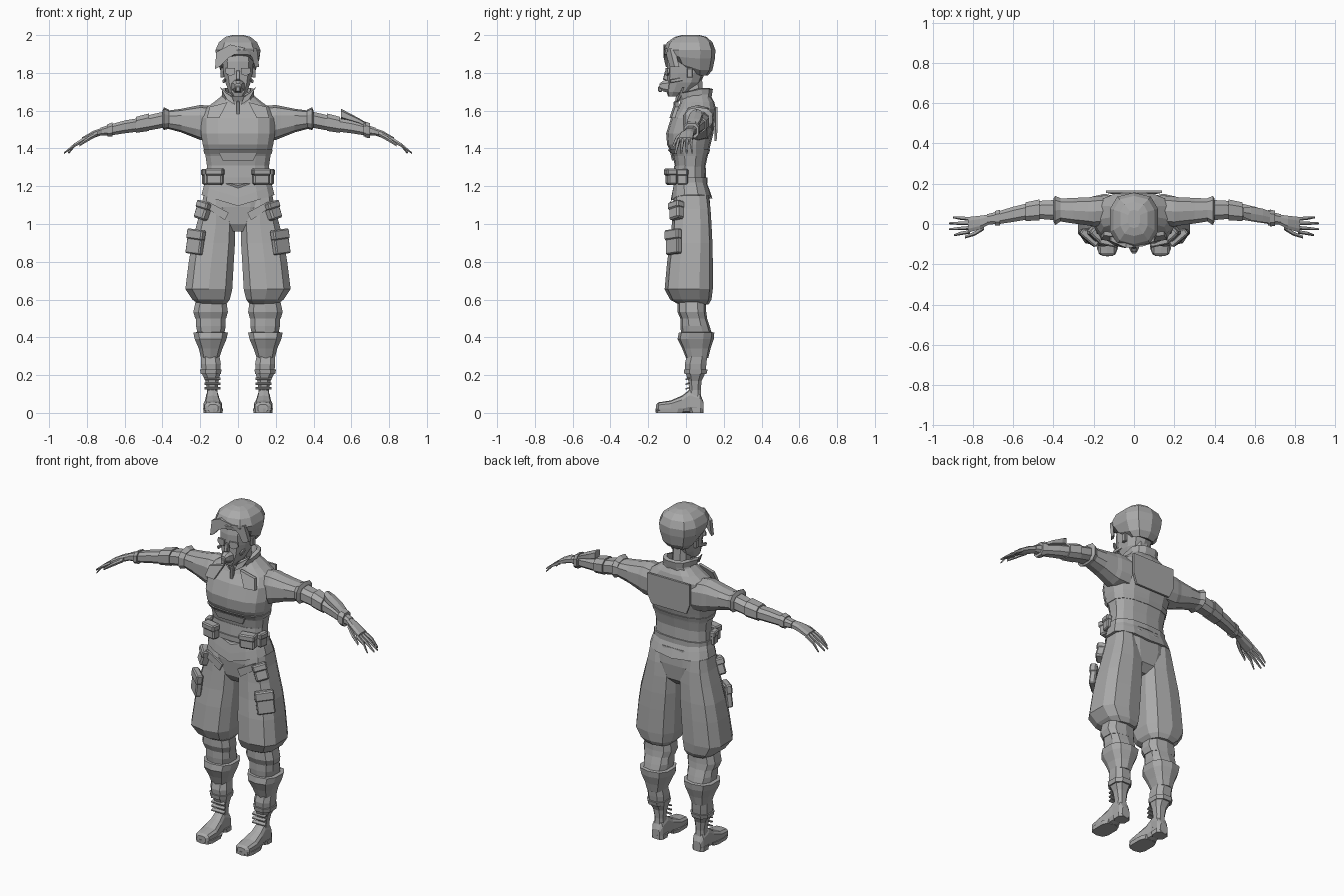
import bpy, bmesh, math
from mathutils import Matrix, Vector

grey = bpy.data.materials.new("plain grey")
grey.diffuse_color = (0.4, 0.4, 0.4, 1)


def finish(name, bm, side=1):
    """Mirror to the given side, fix normals and make the object."""
    if side < 0:
        bmesh.ops.scale(bm, vec=(-1, 1, 1), verts=bm.verts)
    bmesh.ops.recalc_face_normals(bm, faces=bm.faces)
    me = bpy.data.meshes.new(name)
    bm.to_mesh(me)
    bm.free()
    me.materials.append(grey)
    ob = bpy.data.objects.new(name, me)
    bpy.context.collection.objects.link(ob)
    return ob


def loft(name, axis, rings, n=12, power=0.75, side=1, shift=None, caps=True):
    """Skin over rings (t, a0, a1, b0, b1) stacked along an axis."""
    bm = bmesh.new()
    loops = []
    for t, a0, a1, b0, b1 in rings:
        loop = []
        for i in range(n):
            w = 2 * math.pi * (i + 0.5) / n
            c, s = math.cos(w), math.sin(w)
            c = math.copysign(abs(c) ** power, c)
            s = math.copysign(abs(s) ** power, s)
            a, b = (a0 + a1) / 2 + c * (a1 - a0) / 2, (b0 + b1) / 2 + s * (b1 - b0) / 2
            p = Vector({'z': (a, b, t), 'x': (t, a, b), 'y': (a, t, b)}[axis])
            if shift:
                p.z += shift(p, c, s)
            loop.append(bm.verts.new(p))
        loops.append(loop)
    for u, v in zip(loops, loops[1:]):
        for i in range(n):
            j = (i + 1) % n
            bm.faces.new((u[i], u[j], v[j], v[i]))
    if caps:
        bm.faces.new(loops[0])
        bm.faces.new(loops[-1])
    return finish(name, bm, side)


def box(name, at, size, rot=(0, 0, 0), side=1, taper=1.0):
    """Chamfered block; taper scales its top."""
    bm = bmesh.new()
    bmesh.ops.create_cube(bm, size=1)
    for v in bm.verts:
        if v.co.z > 0:
            v.co.x *= taper
    bmesh.ops.scale(bm, vec=size, verts=bm.verts)
    bmesh.ops.bevel(bm, geom=bm.edges[:], offset=min(size) * 0.18, segments=1, affect='EDGES')
    m = Matrix.Translation(at)
    for ang, ax in zip(rot, 'XYZ'):
        m = m @ Matrix.Rotation(math.radians(ang), 4, ax)
    bmesh.ops.transform(bm, matrix=m, verts=bm.verts)
    return finish(name, bm, side)


def plate(name, outline, thick, side=1):
    """Thin panel from outline points, thickened along y."""
    bm = bmesh.new()
    f = bm.faces.new([bm.verts.new(p) for p in outline])
    r = bmesh.ops.extrude_face_region(bm, geom=[f])
    vs = [g for g in r['geom'] if isinstance(g, bmesh.types.BMVert)]
    bmesh.ops.translate(bm, vec=(0, thick, 0), verts=vs)
    return finish(name, bm, side)


def pouch(name, at, size, rot, side):
    box(name, at, size, rot, side)
    m = Matrix.Identity(4)
    for ang, ax in zip(rot, 'XYZ'):
        m = m @ Matrix.Rotation(math.radians(ang), 4, ax)
    flap = Vector(at) + m @ Vector((0, -0.004, size[2] * 0.3))
    box(name + "_flap", flap, (size[0] * 1.08, size[1] * 1.1, size[2] * 0.42), rot, side)


def sym(w, y0, y1, z):
    return (z, -w, w, y0, y1)


def hem(p, c, s):
    # hem dips toward the front and back centre
    return -0.06 * (1 - abs(c)) if s < 0 else -0.02 * (1 - abs(c))


# Torso and jacket
loft("jacket", 'z', [sym(.165, -.055, .10, 1.29), sym(.175, -.07, .115, 1.36),
     sym(.19, -.10, .13, 1.42), sym(.20, -.105, .145, 1.48), sym(.20, -.08, .155, 1.56),
     sym(.18, -.045, .158, 1.61), sym(.13, -.03, .15, 1.645), sym(.085, -.01, .13, 1.68)], 14)
loft("waist_band", 'z', [sym(.168, -.065, .105, 1.20), sym(.17, -.068, .107, 1.24),
     sym(.167, -.062, .104, 1.31)], 14)
loft("jacket_skirt", 'z', [sym(.197, -.085, .14, 1.155), sym(.185, -.078, .125, 1.20),
     sym(.168, -.068, .105, 1.25)], 14, shift=hem)
loft("belt", 'z', [sym(.178, -.075, .115, 1.215), sym(.178, -.075, .115, 1.245)], 14)
loft("hips", 'z', [sym(.06, -.035, .08, .96), sym(.13, -.06, .12, 1.0),
     sym(.18, -.07, .13, 1.09), sym(.175, -.07, .125, 1.19)], 12)
loft("chest_band", 'z', [sym(.181, -.078, .12, 1.37), sym(.188, -.098, .129, 1.395)], 14)
plate("chest_seam_panel", [(-.10, -.083, 1.375), (.10, -.083, 1.375), (.08, -.074, 1.335),
      (-.08, -.074, 1.335)], .01)
plate("back_panel", [(-.14, .155, 1.62), (.14, .155, 1.62), (.14, .155, 1.5),
      (.115, .15, 1.44), (-.115, .15, 1.44), (-.14, .155, 1.5)], .012)

# Collar and neck
loft("neck", 'z', [sym(.05, -.01, .10, 1.62), sym(.045, -.01, .085, 1.80)], 8)
loft("collar", 'z', [sym(.10, -.035, .135, 1.645), sym(.085, -.035, .14, 1.67),
     sym(.088, -.05, .145, 1.70), sym(.068, -.03, .125, 1.705), sym(.06, -.01, .11, 1.66)], 12,
     shift=lambda p, c, s: -.035 + .035 * abs(c) if s < 0 else .015)
for k in (1, -1):
    plate("collar_point", [(.015, -.06, 1.63), (.06, -.045, 1.66), (.095, -.02, 1.725),
          (.07, -.03, 1.70), (.03, -.055, 1.67)], .012, k)
    plate("yoke_strap", [(.055, -.06, 1.645), (.15, -.058, 1.62), (.165, -.078, 1.56),
          (.10, -.088, 1.56)], .02, k)
box("zip_pull", (0, -.055, 1.615), (.018, .02, .07))

# Head, face and breathing mask
loft("face", 'z', [sym(.028, -.095, -.03, 1.675), sym(.05, -.103, .03, 1.70),
     sym(.07, -.10, .08, 1.75), sym(.08, -.10, .10, 1.80), sym(.085, -.10, .11, 1.86),
     sym(.08, -.09, .11, 1.91)], 10)
box("nose", (0, -.103, 1.785), (.022, .028, .05), (-15, 0, 0))
loft("mask", 'y', [(-.14, -.016, .016, 1.715, 1.745), (-.12, -.026, .026, 1.70, 1.76),
     (-.085, -.038, .038, 1.69, 1.765)], 8)
box("mask_valve", (0, -.137, 1.715), (.025, .02, .03))
for k in (1, -1):
    plate("eyeglass", [(.015, -.108, 1.825), (.065, -.098, 1.825), (.068, -.096, 1.80),
          (.045, -.103, 1.785), (.02, -.108, 1.79)], .009, k)
    box("mask_strap", (.066, -.03, 1.765), (.012, .11, .018), (10, 0, 10), k)
    box("ear", (.084, .02, 1.80), (.018, .03, .05), side=k)

# Hair: raised at the forehead, low at the nape
loft("hair", 'z', [sym(.07, -.02, .115, 1.785), sym(.098, -.085, .14, 1.815),
     sym(.118, -.113, .153, 1.875), sym(.124, -.118, .156, 1.92), sym(.105, -.10, .14, 1.962),
     sym(.07, -.06, .11, 1.99), sym(.03, -.02, .07, 2.0)], 10,
     shift=lambda p, c, s: .075 * max(0, -s) * max(0, min(1, (1.90 - p.z) / .08)))
plate("fringe", [(.04, -.112, 1.93), (-.04, -.118, 1.95), (-.115, -.085, 1.91),
      (-.122, -.09, 1.82), (-.095, -.108, 1.835), (-.05, -.118, 1.88)], .025)
plate("side_lock", [(.04, -.112, 1.93), (.10, -.085, 1.93), (.112, -.06, 1.83),
      (.09, -.085, 1.83), (.075, -.10, 1.88)], .025)

for k in (1, -1):
    # Arm
    loft("sleeve", 'x', [(.13, -.01, .145, 1.44, 1.625), (.20, -.015, .14, 1.445, 1.63),
         (.225, -.01, .135, 1.455, 1.625), (.30, .0, .132, 1.485, 1.61),
         (.375, .012, .128, 1.505, 1.60)], 10, side=k)
    loft("sleeve_cuff", 'x', [(.365, .01, .13, 1.505, 1.605), (.392, -.008, .143, 1.497, 1.618),
         (.40, .01, .128, 1.51, 1.60)], 10, side=k)
    loft("forearm", 'x', [(.38, .015, .123, 1.51, 1.60), (.46, .022, .118, 1.495, 1.582),
         (.53, .02, .105, 1.487, 1.562), (.60, .008, .088, 1.478, 1.55),
         (.67, -.002, .066, 1.468, 1.53), (.73, -.004, .05, 1.468, 1.51)], 8, side=k)
    loft("elbow_band", 'x', [(.47, .015, .125, 1.49, 1.588), (.54, .012, .11, 1.48, 1.57)], 8, side=k)
    loft("wrist_band", 'x', [(.665, -.01, .073, 1.462, 1.54), (.69, -.01, .067, 1.46, 1.53)], 8, side=k)
    # Hand, fingers and thumb
    loft("palm", 'x', [(.72, -.004, .048, 1.47, 1.51), (.765, -.028, .043, 1.455, 1.495),
         (.825, -.045, .037, 1.432, 1.46)], 8, side=k)
    for y, dy, tip in ((.026, .008, .90), (.004, .0, .92), (-.018, -.008, .92), (-.038, -.018, .895)):
        loft("finger", 'x', [(.815, y - .010, y + .010, 1.433, 1.46),
             (.865, y + dy * .5 - .009, y + dy * .5 + .009, 1.407, 1.428),
             (tip, y + dy - .005, y + dy + .005, 1.371, 1.381)], 5, side=k)
    loft("thumb", 'x', [(.745, -.03, .0, 1.465, 1.49), (.79, -.058, -.035, 1.44, 1.465),
         (.84, -.072, -.058, 1.41, 1.425)], 5, side=k)

    # Baggy trouser leg
    loft("trouser_leg", 'z', [(.575, .06, .21, -.04, .12), (.60, .04, .245, -.085, .135),
         (.655, .026, .283, -.113, .142), (.80, .018, .265, -.10, .142), (.90, .012, .248, -.085, .14),
         (1.0, .012, .222, -.075, .135), (1.08, .03, .20, -.07, .13), (1.15, .05, .185, -.06, .12)],
         10, .7, side=k)
    # Knee wrap, shin guard and boot shaft
    loft("knee_wrap", 'z', [(.50, .06, .23, -.03, .112), (.535, .05, .24, -.045, .107),
         (.60, .06, .225, -.045, .105)], 10, side=k)
    loft("upper_shin", 'z', [(.41, .072, .215, -.025, .14), (.46, .062, .225, -.03, .125),
         (.52, .065, .225, -.03, .105)], 10, side=k)
    loft("shin_guard", 'z', [(.29, .098, .197, .0, .118), (.34, .08, .21, -.02, .13),
         (.39, .058, .232, -.045, .147), (.425, .05, .24, -.038, .15), (.428, .07, .215, -.02, .135)],
         10, side=k)
    loft("boot_shaft", 'z', [(.05, .10, .17, -.01, .085), (.12, .107, .165, .015, .08),
         (.17, .10, .175, .01, .085), (.21, .09, .195, -.005, .105), (.26, .088, .20, -.01, .112),
         (.30, .095, .20, .0, .115)], 8, side=k)
    loft("boot_cuff", 'z', [(.205, .088, .20, -.012, .112), (.23, .083, .205, -.016, .118)], 8, side=k)
    for z in (.13, .155, .18):
        box("boot_lace", (.135, .008, z), (.085, .022, .008), (20, 0, 0), k)
    # Boot
    loft("boot", 'y', [(-.158, .105, .158, .005, .045), (-.145, .088, .178, .0, .056),
         (-.08, .082, .184, .0, .066), (-.02, .095, .175, .0, .092), (.02, .102, .17, .0, .125),
         (.075, .10, .17, .0, .10), (.092, .11, .16, .0, .06)], 10, .6, side=k)
    loft("sole", 'z', [(0, .08, .184, -.16, -.01), (.022, .078, .186, -.162, 0)], 10, .6, side=k)
    loft("heel", 'z', [(0, .095, .175, .02, .092), (.025, .095, .175, .01, .094)], 8, .6, side=k)

    # Pouches on belt, hip and thigh
    pouch("belt_pouch", (.122, -.078, 1.25), (.088, .05, .085), (0, 0, 12), k)
    pouch("side_pouch", (.172, -.018, 1.25), (.055, .03, .08), (0, 0, 80), k)
    pouch("hip_pouch", (.185, -.05, 1.07), (.075, .05, .095), (0, -18, 42), k)
    pouch("thigh_pouch", (.225, -.065, .905), (.10, .035, .13), (0, -8, 40), k)
    # Hip flap below the jacket
    plate("hip_strap", [(.05, -.078, 1.06), (.16, -.075, 1.12), (.175, -.075, 1.09),
          (.07, -.078, 1.02)], .012, k)

# Bracer fin on the left forearm only
loft("bracer_fin", 'x', [(.545, .03, .085, 1.555, 1.61), (.58, .015, .09, 1.545, 1.592),
     (.64, .005, .08, 1.53, 1.56), (.69, .0, .06, 1.505, 1.53)], 6)
loft("bracer_ring", 'x', [(.675, -.015, .075, 1.455, 1.545), (.70, -.012, .068, 1.452, 1.535)], 8)
